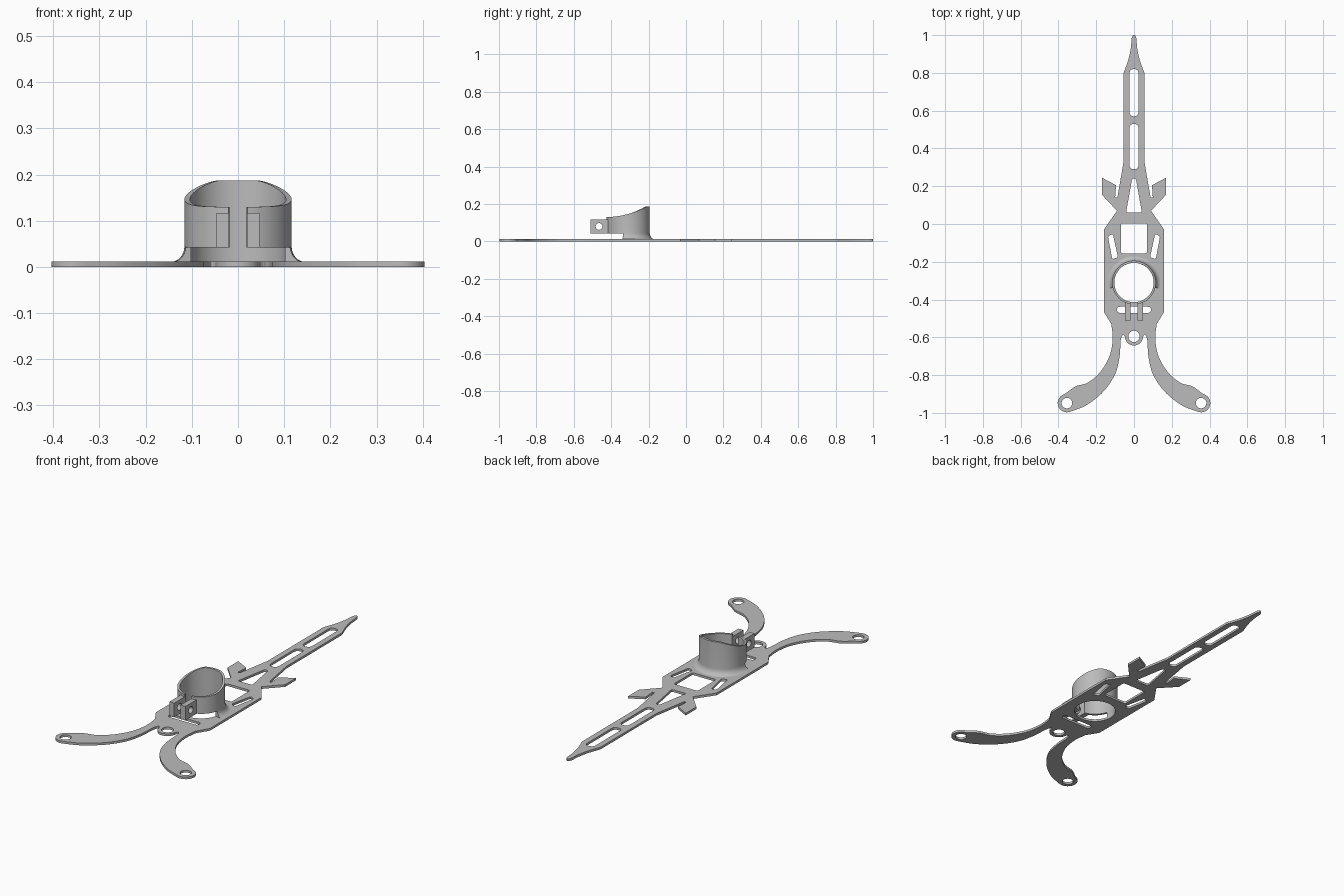
import bpy, bmesh, math
from mathutils import Vector, Matrix
from mathutils.geometry import interpolate_bezier

cube = bpy.data.objects.get("Cube")
if cube:
    bpy.data.objects.remove(cube, do_unlink=True)

grey = bpy.data.materials.new("plain grey")
grey.use_nodes = True
tone = (0.5, 0.5, 0.5, 1)
grey.diffuse_color = tone
grey.node_tree.nodes["Principled BSDF"].inputs["Base Color"].default_value = tone

THICK = 0.012
RING_Y = -0.31


def finish(name, mesh):
    mesh.materials.clear()
    mesh.materials.append(grey)
    obj = bpy.data.objects.new(name, mesh)
    bpy.context.collection.objects.link(obj)
    bpy.ops.object.select_all(action='DESELECT')
    bpy.context.view_layer.objects.active = obj
    obj.select_set(True)
    bpy.ops.object.shade_smooth_by_angle(angle=math.radians(30))
    return obj


def arc(cx, cy, r, start, end, n=16):
    angles = [math.radians(start + (end - start) * i / n) for i in range(n + 1)]
    return [(cx + r * math.cos(a), cy + r * math.sin(a)) for a in angles]


def circle(cx, cy, r, n=32):
    return arc(cx, cy, r, 0, 360, n)[:-1]


def smooth(points, steps=6):
    """Smooth curve through the points."""
    p = [Vector(q) for q in points]
    p = [p[0]] + p + [p[-1]]
    out = []
    for a, b, c, d in zip(p, p[1:], p[2:], p[3:]):
        out += interpolate_bezier(b, b + (c - a) / 6, c - (d - b) / 6, c, steps + 1)[:-1]
    return [tuple(v[:2]) for v in out] + [tuple(points[-1])]


def rounded(points, r, n=4):
    """Polygon with its corners rounded off."""
    out = []
    for i, q in enumerate(points):
        b, a, c = Vector(q), Vector(points[i - 1]), Vector(points[(i + 1) % len(points)])
        s, e = b + (a - b).normalized() * r, b + (c - b).normalized() * r
        for k in range(n + 1):
            t = k / n
            out.append(tuple(s * (1 - t) ** 2 + b * 2 * t * (1 - t) + e * t * t))
    return out


def slot(x0, x1, y0, y1, r):
    return rounded([(x0, y0), (x1, y0), (x1, y1), (x0, y1)], r, 6)


def mirror(points):
    return [(-x, y) for x, y in reversed(points)]


def plate(name, loops, thick, matrix):
    """Flat sheet: first loop is the outline, the others are holes."""
    curve = bpy.data.curves.new(name, 'CURVE')
    curve.dimensions = '2D'
    curve.fill_mode = 'BOTH'
    curve.extrude = thick / 2
    for loop in loops:
        s = curve.splines.new('POLY')
        s.points.add(len(loop) - 1)
        for p, (x, y) in zip(s.points, loop):
            p.co = (x, y, 0, 1)
        s.use_cyclic_u = True
    temp = bpy.data.objects.new(name + " curve", curve)
    bpy.context.collection.objects.link(temp)
    bpy.context.view_layer.update()
    graph = bpy.context.evaluated_depsgraph_get()
    mesh = bpy.data.meshes.new_from_object(temp.evaluated_get(graph))
    bpy.data.objects.remove(temp, do_unlink=True)
    bm = bmesh.new()
    bm.from_mesh(mesh)
    bmesh.ops.remove_doubles(bm, verts=bm.verts, dist=1e-5)
    bmesh.ops.recalc_face_normals(bm, faces=bm.faces)
    bm.to_mesh(mesh)
    bm.free()
    mesh.transform(matrix)
    return finish(name, mesh)


# Base plate outline, left half from the tip down to the tab
half = smooth([(0.004, 1), (0.012, 0.985), (0.017, 0.93), (0.03, 0.87), (0.055, 0.8)])
half += [(0.055, 0.33), (0.088, 0.14), (0.1, 0.14), (0.095, 0.205), (0.17, 0.245),
         (0.17, 0.155), (0.09, 0.07), (0.16, -0.03), (0.16, -0.465)]
half += smooth([(0.12, -0.53), (0.113, -0.61), (0.13, -0.7), (0.18, -0.785),
                (0.245, -0.84), (0.31, -0.86), (0.365, -0.9)])[:-1]
half += arc(0.355, -0.948, 0.049, 75, -110)
half += smooth([(0.32, -0.988), (0.245, -0.955), (0.16, -0.885), (0.1, -0.795),
                (0.076, -0.7), (0.071, -0.62), (0.06, -0.587), (0.05, -0.592)])
half += arc(0, -0.595, 0.048, -5, -90, 10)
outline = half[:-1] + mirror(half)

# Cut-outs
leaning = rounded([(0.112, -0.052), (0.138, -0.065), (0.115, -0.187), (0.085, -0.176)], 0.01)
foot_hole = circle(0.355, -0.948, 0.028)
holes = [
    slot(-0.024, 0.024, 0.57, 0.82, 0.024),
    slot(-0.024, 0.024, 0.29, 0.53, 0.024),
    rounded([(-0.042, 0.06), (0.042, 0.06), (0.01, 0.24), (-0.01, 0.24)], 0.008),
    slot(-0.07, 0.07, -0.155, 0.003, 0.012),
    slot(-0.09, 0.09, -0.47, -0.438, 0.016),
    leaning, mirror(leaning), foot_hole, mirror(foot_hole),
    circle(0, RING_Y, 0.104, 64),
    circle(0, -0.595, 0.03),
]
plate("base_plate", [outline] + holes, THICK, Matrix.Translation((0, 0, THICK / 2)))


# Clamp ring: sections swept round the bore, with a sloping rim
def rim(y):
    t = (y + 0.425) / 0.215
    return min(0.187, 0.13 + 0.057 * max(t, 0) ** 2)


def collar(name, start, end, n, bottom, flare):
    bm = bmesh.new()
    rows = []
    for i in range(n + 1):
        a = math.radians(start + (end - start) * i / n)
        top = rim(RING_Y + 0.11 * math.sin(a))
        section = [(0.104, bottom), (0.104, top), (0.116, top)]
        if flare:
            section += [(0.145 - 0.029 * math.cos(f), 0.045 - 0.034 * math.sin(f))
                        for f in (k * math.pi / 12 for k in range(7))]
        else:
            section.append((0.116, bottom))
        rows.append([bm.verts.new((r * math.cos(a), RING_Y + r * math.sin(a), z))
                     for r, z in section])
    m = len(rows[0])
    for a, b in zip(rows, rows[1:]):
        for j in range(m):
            k = (j + 1) % m
            bm.faces.new((a[j], a[k], b[k], b[j]))
    bm.faces.new(rows[0])
    bm.faces.new(rows[-1])
    bmesh.ops.recalc_face_normals(bm, faces=bm.faces)
    mesh = bpy.data.meshes.new(name)
    bm.to_mesh(mesh)
    bm.free()
    finish(name, mesh)


collar("ring_back", -13, 193, 64, 0.011, True)
collar("left_strap", -80, -13, 20, 0.042, False)
collar("right_strap", 193, 260, 20, 0.042, False)

# Clamp lugs with a cross bolt hole
to_side = Matrix(((0, 0, 1, 0), (1, 0, 0, 0), (0, 1, 0, 0), (0, 0, 0, 1)))
lug = [(-0.511, 0.042), (-0.412, 0.042), (-0.412, 0.117), (-0.511, 0.117)]
for side, x in (("left", 0.033), ("right", -0.033)):
    plate(side + "_clamp_lug", [lug, circle(-0.465, 0.08, 0.018, 24)], 0.028,
          Matrix.Translation((x, 0, 0)) @ to_side)
